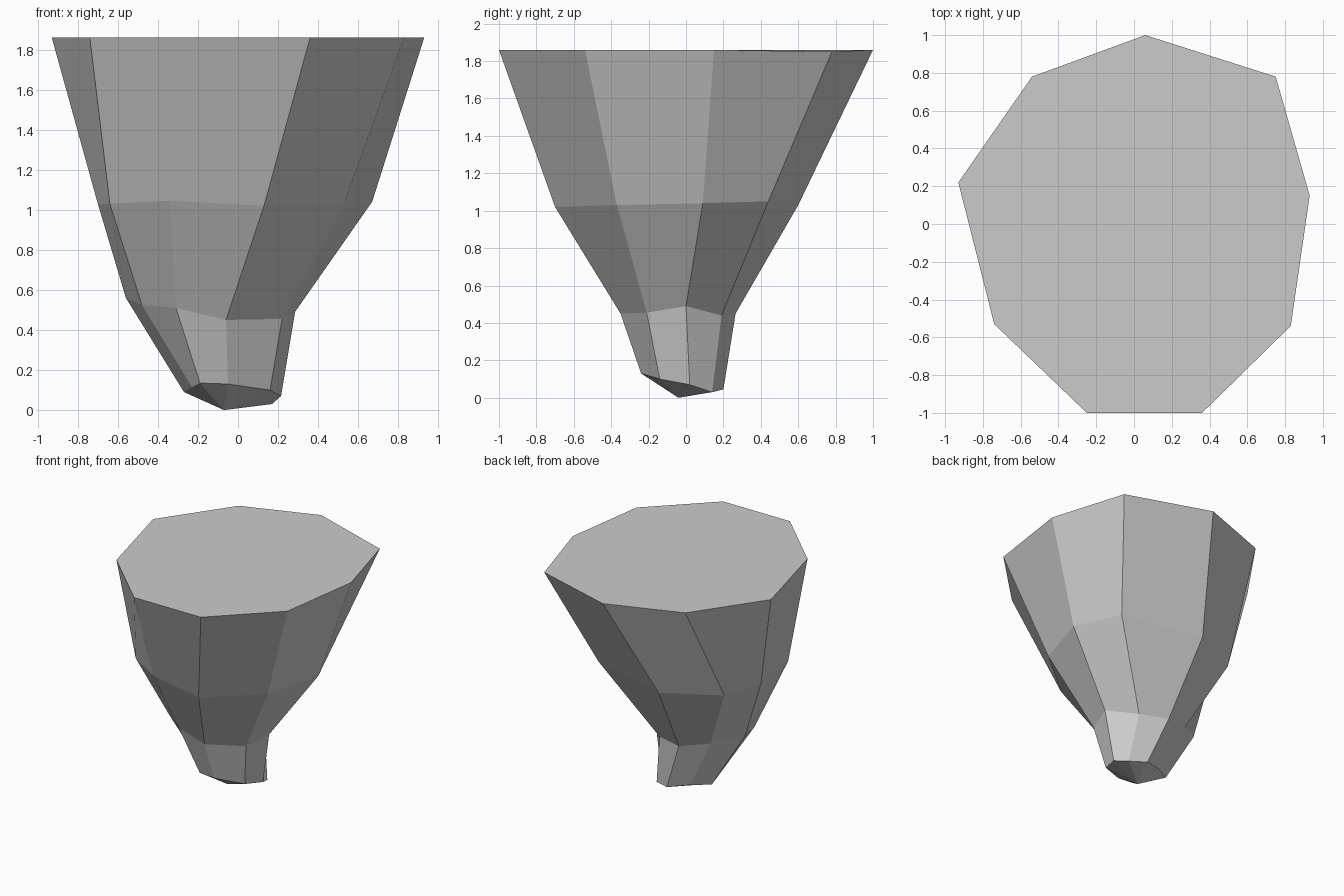
import bpy
import bmesh

if "Cube" in bpy.data.objects:
    bpy.data.objects.remove(bpy.data.objects["Cube"])

# Stacked nine-sided cross-sections, top to bottom, each listed clockwise from the back
RINGS = [
    [(.06, 1, 1.86), (.75, .78, 1.85), (.93, .15, 1.86), (.83, -.54, 1.86), (.36, -1, 1.86),
     (-.25, -1, 1.86), (-.74, -.53, 1.86), (-.93, .22, 1.86), (-.54, .78, 1.86)],
    [(-.17, .6, 1.03), (.49, .44, 1.05), (.67, .09, 1.04), (.53, -.37, 1.03), (.13, -.7, 1.02),
     (-.34, -.62, 1.045), (-.64, -.42, 1.03), (-.7, .02, 1.03), (-.61, .37, 1.04)],
    [(-.12, .265, .45), (.11, .19, .44), (.285, 0, .49), (.22, -.21, .455), (-.06, -.35, .45),
     (-.31, -.33, .51), (-.48, -.21, .525), (-.56, .03, .56), (-.35, .18, .5)],
    [(.035, .2, .045), (.17, .14, .03), (.215, .02, .07), (.16, -.14, .1), (-.05, -.24, .13),
     (-.19, -.23, .135), (-.23, -.12, .115), (-.27, .05, .09), (-.13, .13, .08)],
]
TIP = (-.07, -.04, 0)

stone = bpy.data.materials.new("grey stone")
stone.diffuse_color = (.6, .6, .6, 1)
stone.use_nodes = True
stone.node_tree.nodes["Principled BSDF"].inputs["Base Color"].default_value = stone.diffuse_color

# Faceted rock: loft the sections, flat top, shallow fan at the base
bm = bmesh.new()
loops = [[bm.verts.new(p) for p in ring] for ring in RINGS]
tip = bm.verts.new(TIP)
bm.faces.new(loops[0])
n = len(loops[0])
for upper, lower in zip(loops, loops[1:]):
    for i in range(n):
        j = (i + 1) % n
        bm.faces.new((upper[i], upper[j], lower[j], lower[i]))
for i in range(n):
    bm.faces.new((loops[-1][i], loops[-1][(i + 1) % n], tip))
bmesh.ops.recalc_face_normals(bm, faces=bm.faces)

mesh = bpy.data.meshes.new("floating_rock")
bm.to_mesh(mesh)
bm.free()
mesh.materials.append(stone)
rock = bpy.data.objects.new("floating_rock", mesh)
bpy.context.collection.objects.link(rock)
